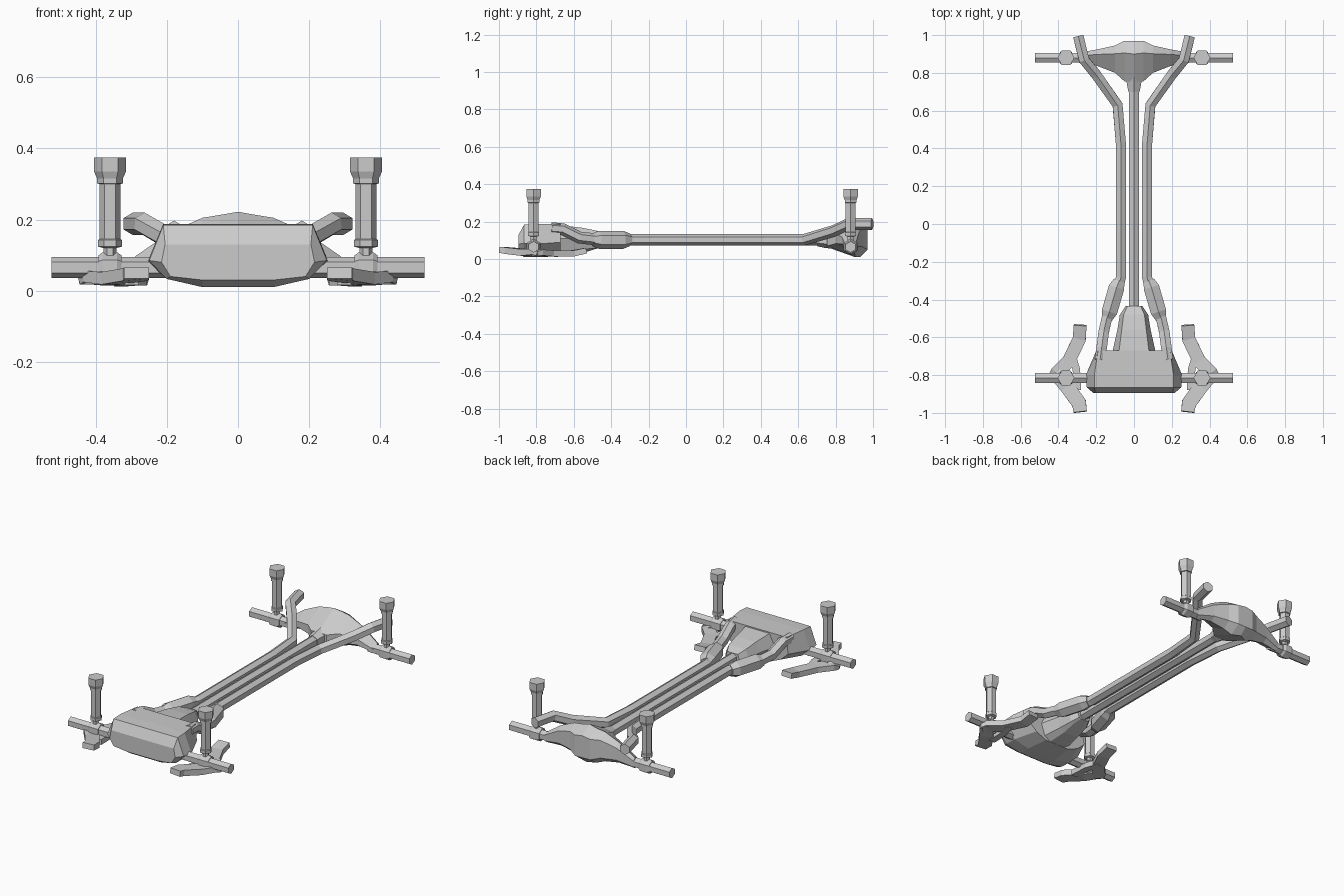
import bpy, bmesh, math
from mathutils import Vector


def loft(name, rings, mirror=False):
    """Skin a list of equal-length rings, cap both ends, optionally mirror in x."""
    bm = bmesh.new()
    vs = [[bm.verts.new(p) for p in r] for r in rings]
    n = len(vs[0])
    for a, b in zip(vs, vs[1:]):
        for i in range(n):
            j = (i + 1) % n
            bm.faces.new((a[i], a[j], b[j], b[i]))
    bm.faces.new(vs[0])
    bm.faces.new(vs[-1])
    bmesh.ops.recalc_face_normals(bm, faces=bm.faces)
    me = bpy.data.meshes.new(name)
    bm.to_mesh(me)
    bm.free()
    ob = bpy.data.objects.new(name, me)
    bpy.context.collection.objects.link(ob)
    if mirror:
        ob.modifiers.new("mirror", 'MIRROR')
    return ob


def sweep(name, pts, radii, mirror=True, n=6, phase=30, flat=1.0):
    """Sweep an n-gon along a path; radii is one value or one per point."""
    pts = [Vector(p) for p in pts]
    if not isinstance(radii, (list, tuple)):
        radii = [radii] * len(pts)
    rings = []
    for i, p in enumerate(pts):
        t = (pts[min(i + 1, len(pts) - 1)] - pts[max(i - 1, 0)]).normalized()
        ref = Vector((0, 1, 0)) if abs(t.z) > 0.9 else Vector((0, 0, 1))
        side = t.cross(ref).normalized()
        up = side.cross(t)
        ring = []
        for k in range(n):
            a = math.radians(phase + 360 * k / n)
            ring.append(p + side * radii[i] * math.cos(a) + up * radii[i] * flat * math.sin(a))
        rings.append(ring)
    return loft(name, rings, mirror)


def sym_ring(y, half):
    """Mirror a half outline of (x, z) points into a closed ring at depth y."""
    return [(x, y, z) for x, z in half] + [(-x, y, z) for x, z in reversed(half)]


# Engine block
loft("engine_block", [
    sym_ring(-0.895, [(0.205, 0.13), (0.215, 0.08), (0.19, 0.04), (0.1, 0.03)]),
    sym_ring(-0.865, [(0.21, 0.185), (0.25, 0.085), (0.2, 0.033), (0.1, 0.01)]),
    sym_ring(-0.80, [(0.21, 0.188), (0.255, 0.08), (0.2, 0.033), (0.1, 0.01)]),
    sym_ring(-0.67, [(0.19, 0.188), (0.2, 0.09), (0.15, 0.045), (0.08, 0.015)]),
])

# Gearbox behind the engine
loft("gearbox", [
    sym_ring(-0.68, [(0.08, 0.182), (0.115, 0.11), (0.09, 0.04), (0.05, 0.015)]),
    sym_ring(-0.56, [(0.065, 0.168), (0.088, 0.11), (0.07, 0.05), (0.04, 0.03)]),
    sym_ring(-0.48, [(0.055, 0.152), (0.075, 0.105), (0.055, 0.06), (0.035, 0.055)]),
    sym_ring(-0.435, [(0.035, 0.135), (0.045, 0.105), (0.035, 0.075), (0.02, 0.07)]),
])

# Drive shaft with rear coupling
sweep("drive_shaft", [(0, -0.45, 0.103), (0, 0.72, 0.103)], 0.031, mirror=False)
sweep("shaft_coupling", [(0, 0.70, 0.103), (0, 0.74, 0.103), (0, 0.78, 0.105)],
      [0.034, 0.043, 0.05], mirror=False)

# Rear differential: hexagonal sections (y, z) running across the axle
sections = [
    (0.29, 0.853, 0.907, 0.036, 0.096), (0.19, 0.835, 0.925, 0.045, 0.165),
    (0.10, 0.80, 0.945, 0.03, 0.205), (0.05, 0.755, 0.97, 0.01, 0.213),
]
rings = []
for s in (1, -1):
    for x, y0, y1, z0, z1 in (sections if s > 0 else sections[::-1]):
        m, h = y0 + (y1 - y0) * 0.7, z1 - z0
        rings.append([(s * x, y0, z0 + h * 0.6), (s * x, m, z1), (s * x, y1, z0 + h * 0.8),
                      (s * x, y1, z0 + h * 0.2), (s * x, m, z0), (s * x, y0, z0 + h * 0.3)])
    if s > 0:
        rings.append([(0, 0.75, 0.14), (0, 0.9, 0.222), (0, 0.97, 0.18),
                      (0, 0.97, 0.05), (0, 0.93, 0.01), (0, 0.75, 0.065)])
loft("differential", rings)

# Axles and shock absorbers, front and rear
for label, y, inner in (("front", -0.815, 0.2), ("rear", 0.88, 0.25)):
    sweep(label + "_axle", [(inner, y, 0.065), (0.525, y, 0.065)], 0.03)
    sweep(label + "_axle_collar", [(0.327, y, 0.065), (0.34, y, 0.065), (0.38, y, 0.065), (0.393, y, 0.065)],
          [0.034, 0.043, 0.043, 0.034])
    profile = [(0.09, 0.018), (0.12, 0.018), (0.124, 0.034), (0.142, 0.034), (0.145, 0.03),
               (0.30, 0.03), (0.302, 0.036), (0.315, 0.036), (0.335, 0.045), (0.375, 0.045)]
    sweep(label + "_shock", [(0.36, y, z) for z, r in profile], [r for z, r in profile], phase=0)

# Exhaust: header, converter and long tail pipe on each side
sweep("exhaust_header", [(0.18, -0.72, 0.165), (0.172, -0.66, 0.16), (0.16, -0.57, 0.115), (0.135, -0.46, 0.103)],
      0.032)
sweep("catalytic_converter", [(0.143, -0.50, 0.103), (0.13, -0.465, 0.103), (0.092, -0.335, 0.103),
                              (0.078, -0.30, 0.103)], [0.034, 0.048, 0.048, 0.034])
sweep("tail_pipe", [(0.08, -0.33, 0.103), (0.069, -0.28, 0.103), (0.069, 0.42, 0.103), (0.087, 0.63, 0.103),
                    (0.2, 0.79, 0.15), (0.265, 0.87, 0.188), (0.295, 0.995, 0.188)],
      [0.031] * 4 + [0.032] * 3)

# Front suspension arms: flat bars bending out to the wheel side
sweep("lower_arm_rear", [(0.285, -0.535, 0.045), (0.29, -0.61, 0.03), (0.345, -0.725, 0.03), (0.41, -0.79, 0.035),
                         (0.43, -0.81, 0.028)],
      [0.048, 0.05, 0.05, 0.05, 0.035], n=4, phase=45, flat=0.45)
sweep("lower_arm_front", [(0.285, -0.995, 0.05), (0.29, -0.95, 0.045), (0.355, -0.86, 0.035), (0.41, -0.80, 0.04),
                          (0.43, -0.78, 0.028)],
      [0.05, 0.055, 0.055, 0.05, 0.035], n=4, phase=45, flat=0.45)
sweep("arm_brace", [(0.33, -0.69, 0.028), (0.305, -0.77, 0.03), (0.3, -0.88, 0.032)],
      0.028, n=4, phase=45, flat=0.8)
